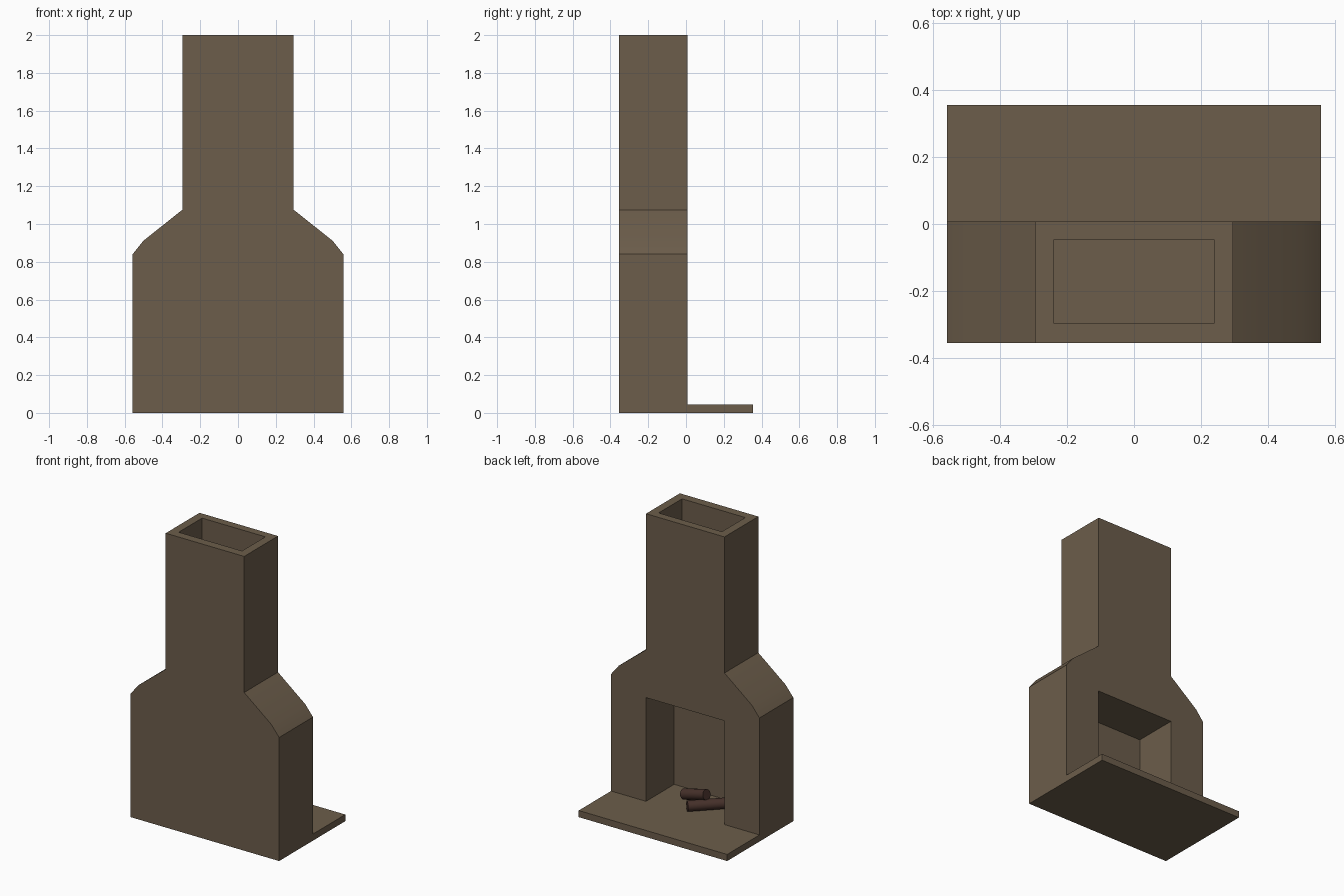
import bpy, bmesh
from mathutils import Vector

if "Cube" in bpy.data.objects:
    bpy.data.objects.remove(bpy.data.objects["Cube"])


def material(name, rgb):
    m = bpy.data.materials.new(name)
    m.diffuse_color = (*rgb, 1)
    m.use_nodes = True
    m.node_tree.nodes["Principled BSDF"].inputs["Base Color"].default_value = m.diffuse_color
    return m


def add_object(name, bm, mat=None):
    bmesh.ops.recalc_face_normals(bm, faces=bm.faces)
    mesh = bpy.data.meshes.new(name)
    bm.to_mesh(mesh)
    bm.free()
    ob = bpy.data.objects.new(name, mesh)
    bpy.context.collection.objects.link(ob)
    if mat:
        mesh.materials.append(mat)
    return ob


def extrude_profile(name, points, y0, y1, mat=None):
    """Extrude an (x, z) outline along y."""
    bm = bmesh.new()
    face = bm.faces.new([bm.verts.new((x, y0, z)) for x, z in points])
    moved = bmesh.ops.extrude_face_region(bm, geom=[face])["geom"]
    verts = [v for v in moved if isinstance(v, bmesh.types.BMVert)]
    bmesh.ops.translate(bm, verts=verts, vec=(0, y1 - y0, 0))
    return add_object(name, bm, mat)


def cut_box(target, half_x, y0, y1, z0, z1):
    """Subtract a box centred on x = 0, then remove the cutter."""
    box = [(-half_x, z0), (half_x, z0), (half_x, z1), (-half_x, z1)]
    cutter = extrude_profile("cutter", box, y0, y1)
    cutter.hide_render = True
    mod = target.modifiers.new("cut", "BOOLEAN")
    mod.operation = "DIFFERENCE"
    mod.solver = "EXACT"
    mod.object = cutter
    select(target)
    bpy.ops.object.modifier_apply(modifier=mod.name)
    bpy.data.objects.remove(cutter)


def select(ob):
    bpy.ops.object.select_all(action="DESELECT")
    ob.select_set(True)
    bpy.context.view_layer.objects.active = ob


def add_log(name, start, end, radius, mat):
    a, b = Vector(start), Vector(end)
    bm = bmesh.new()
    bmesh.ops.create_cone(bm, cap_ends=True, segments=16, radius1=radius,
                          radius2=radius, depth=(b - a).length)
    bm.transform((b - a).to_track_quat("Z", "Y").to_matrix().to_4x4())
    bmesh.ops.translate(bm, verts=bm.verts, vec=(a + b) / 2)
    ob = add_object(name, bm, mat)
    select(ob)
    bpy.ops.object.shade_smooth_by_angle()


stone = material("stone", (0.15, 0.11, 0.07))
bark = material("bark", (0.061, 0.03, 0.023))

# Chimney breast, shoulders, stack and hearth: one block, carved
half = [(0.558, 0), (0.558, 0.84), (0.5, 0.912), (0.295, 1.075), (0.295, 2)]
outline = half + [(-x, z) for x, z in reversed(half)]
fireplace = extrude_profile("fireplace", outline, -0.355, 0.355, stone)
cut_box(fireplace, 0.8, 0.008, 0.6, 0.045, 2.2)      # space above the hearth
cut_box(fireplace, 0.295, -0.295, 0.2, 0.045, 0.75)  # firebox
cut_box(fireplace, 0.238, -0.297, -0.046, 1.07, 2.2)  # flue

# Merge coplanar faces left by the cuts
bm = bmesh.new()
bm.from_mesh(fireplace.data)
bmesh.ops.dissolve_limit(bm, angle_limit=0.01, verts=bm.verts, edges=bm.edges)
bm.to_mesh(fireplace.data)
bm.free()
select(fireplace)
bpy.ops.object.shade_smooth_by_angle()

# Firewood
add_log("lower_log", (0.005, -0.02, 0.08), (-0.175, -0.2, 0.08), 0.035, bark)
add_log("upper_log", (0.11, -0.135, 0.09), (-0.075, -0.115, 0.142), 0.035, bark)
